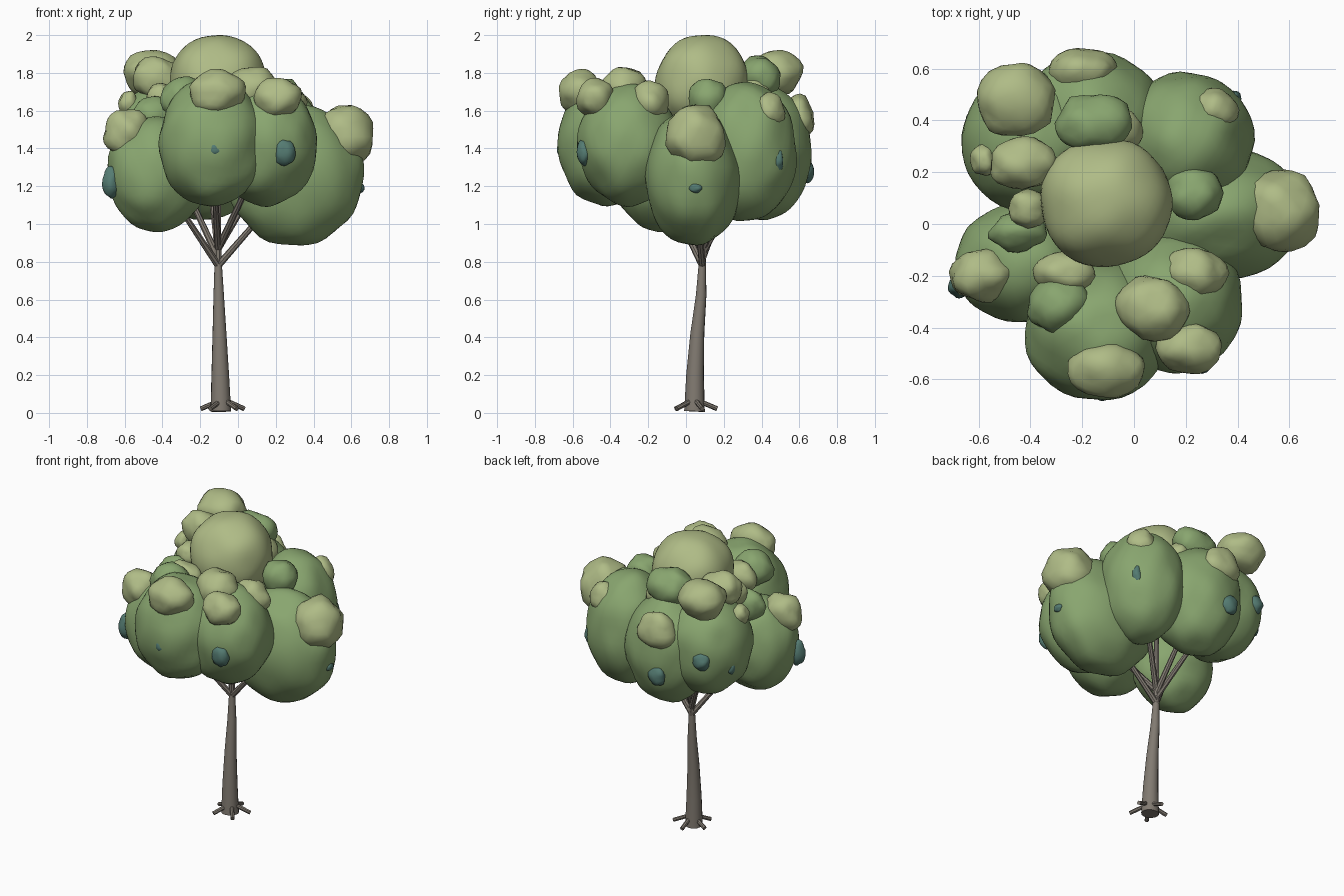
import bpy, bmesh, math
from mathutils import Vector, noise


def material(name, rgb):
    m = bpy.data.materials.new(name)
    m.diffuse_color = (*rgb, 1)
    return m


BARK = material("bark", (0.22, 0.195, 0.165))
GREEN = material("leaf_green", (0.25, 0.38, 0.16))
LIGHT = material("leaf_light", (0.43, 0.50, 0.24))
DARK = material("leaf_dark", (0.09, 0.20, 0.17))


def finish(bm, name, mat, angle):
    me = bpy.data.meshes.new(name)
    bm.to_mesh(me)
    bm.free()
    me.materials.append(mat)
    ob = bpy.data.objects.new(name, me)
    bpy.context.collection.objects.link(ob)
    bpy.ops.object.select_all(action='DESELECT')
    ob.select_set(True)
    bpy.context.view_layer.objects.active = ob
    bpy.ops.object.shade_smooth_by_angle(angle=math.radians(angle))
    return ob


def blob(name, c, r, mat, level=4, rough=0.06, freq=2.0, power=2.0):
    """Lumpy ellipsoid of leaves."""
    bm = bmesh.new()
    bmesh.ops.create_icosphere(bm, subdivisions=level, radius=1)
    c = Vector(c)
    for v in bm.verts:
        k = 1 + rough * noise.noise(v.co * freq + c * 9)
        k /= sum(abs(a) ** power for a in v.co) ** (1 / power)
        v.co = c + Vector([a * b * k for a, b in zip(v.co, r)])
    return finish(bm, name, mat, 80)


def tube(name, path, sides=10):
    """Tapered limb through (x, y, z, radius) points."""
    bm = bmesh.new()
    pts = [Vector(p[:3]) for p in path]
    rot = (pts[-1] - pts[0]).to_track_quat('Z', 'Y')
    rings = []
    for p, q in zip(pts, path):
        ring = []
        for i in range(sides):
            a = math.tau * i / sides
            ring.append(bm.verts.new(p + rot @ Vector((math.cos(a), math.sin(a), 0)) * q[3]))
        rings.append(ring)
    for lo, hi in zip(rings, rings[1:]):
        for i in range(sides):
            j = (i + 1) % sides
            bm.faces.new((lo[i], lo[j], hi[j], hi[i]))
    bm.faces.new(rings[0][::-1])
    bm.faces.new(rings[-1])
    return finish(bm, name, BARK, 40)


# Trunk, slightly leaning
tube("trunk", [(-0.091, 0.045, 0.008, 0.055), (-0.094, 0.048, 0.2, 0.047),
               (-0.098, 0.06, 0.42, 0.037), (-0.102, 0.08, 0.62, 0.028),
               (-0.105, 0.087, 0.8, 0.019)], 14)

# Flared roots
for i in range(5):
    a = math.tau * i / 5 + 0.35
    dx, dy = math.cos(a), math.sin(a)
    tube(f"root_{i}", [(-0.08 + dx * 0.03, 0.045 + dy * 0.03, 0.06, 0.013),
                       (-0.08 + dx * 0.12, 0.045 + dy * 0.12, 0.022, 0.013)], 8)

# Main foliage masses: centre, radii, height where their branch forks
masses = {
    "front_foliage": ((-0.137, -0.415, 1.43), (0.285, 0.267, 0.335), 0.87),
    "front_right_foliage": ((0.155, -0.305, 1.42), (0.265, 0.265, 0.32), 0.87),
    "right_foliage": ((0.305, 0.04, 1.25), (0.362, 0.256, 0.372), 0.78),
    "left_foliage": ((-0.43, -0.15, 1.268), (0.262, 0.23, 0.305), 0.78),
    "back_foliage": ((-0.165, 0.40, 1.375), (0.28, 0.268, 0.35), 0.85),
    "back_left_foliage": ((-0.39, 0.32, 1.43), (0.275, 0.275, 0.325), 0.82),
    "back_right_foliage": ((0.20, 0.32, 1.38), (0.265, 0.265, 0.368), 0.87),
}
for name, (c, r, z) in masses.items():
    blob(name, c, r, GREEN)
    fork = Vector((-0.105, 0.087, z))
    end = fork.lerp(Vector(c), 0.8)
    tube("branch_" + name.replace("_foliage", ""),
         [(*fork, 0.019), (*end, 0.013)], 8)

# Crown on top, with its own central branch
blob("crown", (-0.108, 0.085, 1.74), (0.257, 0.247, 0.26), LIGHT, 4, 0.06, 1.5, 2.15)
tube("branch_centre", [(-0.105, 0.087, 0.77, 0.02), (-0.11, 0.085, 1.6, 0.013)], 8)

# Small leaf clumps: x, y, z, rx, ry, rz
light = [
    (-0.46, 0.475, 1.80, 0.16, 0.135, 0.125),
    (-0.20, 0.59, 1.56, 0.13, 0.09, 0.12),
    (0.31, 0.44, 1.59, 0.09, 0.085, 0.105),
    (-0.43, 0.23, 1.77, 0.13, 0.10, 0.11),
    (-0.41, 0.06, 1.67, 0.075, 0.075, 0.08),
    (-0.58, 0.25, 1.64, 0.05, 0.065, 0.065),
    (-0.59, -0.20, 1.487, 0.12, 0.10, 0.12),
    (-0.27, -0.19, 1.65, 0.12, 0.08, 0.10),
    (0.075, -0.325, 1.71, 0.14, 0.125, 0.12),
    (0.23, -0.19, 1.645, 0.125, 0.10, 0.11),
    (0.213, -0.48, 1.667, 0.125, 0.10, 0.105),
    (-0.11, -0.56, 1.695, 0.15, 0.11, 0.125),
    (0.56, 0.05, 1.462, 0.16, 0.16, 0.165),
    (-0.05, 0.36, 1.67, 0.085, 0.08, 0.09),
]
green = [
    (-0.155, 0.39, 1.77, 0.145, 0.115, 0.122),
    (-0.45, -0.03, 1.57, 0.11, 0.075, 0.10),
    (-0.29, -0.31, 1.665, 0.12, 0.11, 0.11),
    (0.23, 0.12, 1.66, 0.11, 0.105, 0.12),
]
dark = [
    (-0.12, -0.655, 1.395, 0.04, 0.028, 0.042),
    (0.245, -0.54, 1.38, 0.06, 0.04, 0.07),
    (-0.672, -0.24, 1.22, 0.045, 0.045, 0.08),
    (0.65, 0.05, 1.19, 0.02, 0.035, 0.025),
    (0.38, 0.485, 1.34, 0.035, 0.03, 0.06),
    (-0.23, 0.64, 1.28, 0.06, 0.038, 0.065),
    (-0.50, 0.555, 1.42, 0.06, 0.045, 0.06),
    (-0.61, 0.40, 1.35, 0.04, 0.04, 0.05),
]
for label, mat, rows in (("light", LIGHT, light), ("green", GREEN, green), ("dark", DARK, dark)):
    for i, row in enumerate(rows):
        blob(f"{label}_leaf_clump_{i}", row[:3], row[3:], mat, 3, 0.18, 1.5)
